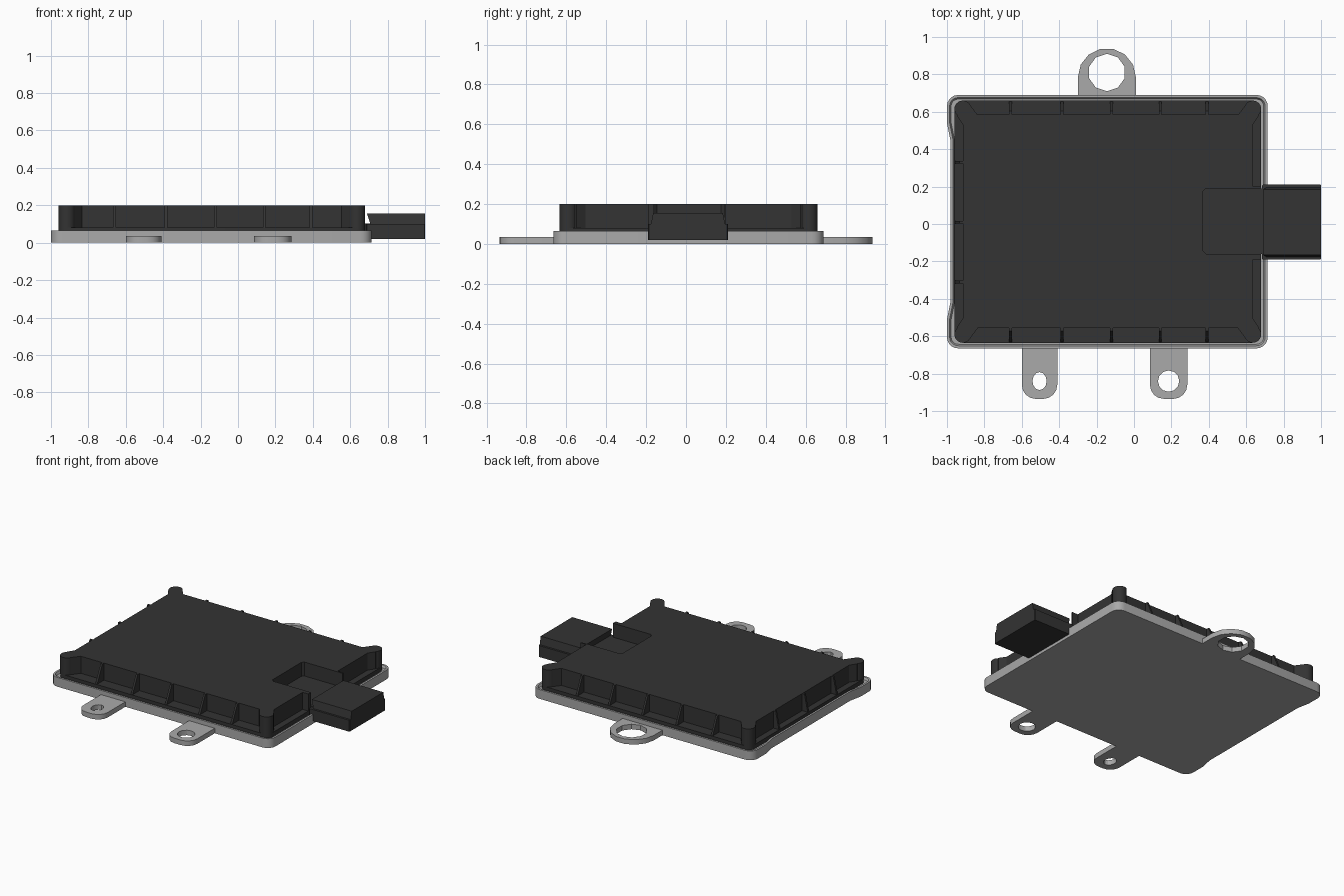
import bpy
import bmesh
from math import sin, cos, pi, radians
from mathutils import Matrix

cube = bpy.data.objects.get("Cube")
if cube:
    bpy.data.objects.remove(cube, do_unlink=True)


def material(name, value):
    m = bpy.data.materials.new(name)
    m.use_nodes = True
    color = (value, value, value, 1)
    m.diffuse_color = color
    m.node_tree.nodes["Principled BSDF"].inputs["Base Color"].default_value = color
    return m


black = material("black plastic", 0.033)
grey = material("grey metal", 0.40)


def finish(name, bm, mat):
    bmesh.ops.recalc_face_normals(bm, faces=bm.faces)
    mesh = bpy.data.meshes.new(name)
    bm.to_mesh(mesh)
    bm.free()
    ob = bpy.data.objects.new(name, mesh)
    bpy.context.collection.objects.link(ob)
    mesh.materials.append(mat)
    bpy.ops.object.select_all(action="DESELECT")
    ob.select_set(True)
    bpy.context.view_layer.objects.active = ob
    bpy.ops.object.shade_smooth_by_angle(angle=radians(30))
    return ob


def arc(cx, cy, rx, ry, start, end, n):
    return [(cx + rx * cos(radians(start + (end - start) * i / n)),
             cy + ry * sin(radians(start + (end - start) * i / n)))
            for i in range(n + 1)]


def rounded(x0, x1, y0, y1, r, n=5):
    return (arc(x1 - r, y1 - r, r, r, 0, 90, n) + arc(x0 + r, y1 - r, r, r, 90, 180, n)
            + arc(x0 + r, y0 + r, r, r, 180, 270, n) + arc(x1 - r, y0 + r, r, r, 270, 360, n))


def prism(outline, z0, z1, hole=None):
    """Extrude an outline, with an optional hole, from z0 to z1."""
    bm = bmesh.new()
    edges = []
    for loop in [outline] + ([hole] if hole else []):
        vs = [bm.verts.new((x, y, z0)) for x, y in loop]
        if hole:
            edges += [bm.edges.new((vs[i - 1], vs[i])) for i in range(len(vs))]
        else:
            bm.faces.new(vs)
    if hole:
        bmesh.ops.triangle_fill(bm, edges=edges, use_beauty=True, use_dissolve=False)
    ext = bmesh.ops.extrude_face_region(bm, geom=bm.faces[:])
    for v in ext["geom"]:
        if isinstance(v, bmesh.types.BMVert):
            v.co.z = z1
    return bm


# Metal tray with a raised lip and a slightly waisted left edge
TX0, TX1, TY0, TY1 = -1.0, 0.715, -0.665, 0.69
outline = rounded(TX0, TX1, TY0, TY1, 0.06)
waist = [(TX0, 0.54), (TX0 + 0.018, 0.45), (TX0 + 0.018, -0.42), (TX0, -0.51)]
outline = outline[:12] + waist + outline[12:]
bm = prism(outline, 0, 0.065)
bm.faces.ensure_lookup_table()
top = [f for f in bm.faces if f.calc_center_median().z > 0.06]
bmesh.ops.inset_region(bm, faces=top, thickness=0.014)
bmesh.ops.inset_region(bm, faces=top, thickness=0.008, depth=-0.015)
finish("tray", bm, grey)

# Mounting tabs
tab = [(-0.3, 0.68), (0.01, 0.68)] + arc(-0.145, 0.785, 0.155, 0.155, 0, 180, 7)
finish("rear_tab", prism(tab, 0, 0.035, arc(-0.145, 0.81, 0.1, 0.1, 18, 342, 9)), grey)
for name, x0, x1, rx, ry in (("front_slot_tab", -0.6, -0.41, 0.038, 0.048),
                             ("front_round_tab", 0.085, 0.285, 0.057, 0.057)):
    cx, r = (x0 + x1) / 2, 0.075
    shape = ([(x1, -0.655), (x0, -0.655)] + arc(x0 + r, -0.86, r, r, 180, 270, 4)
             + arc(x1 - r, -0.86, r, r, 270, 360, 4))
    finish(name, prism(shape, 0, 0.035, arc(cx, -0.84, rx, ry, 0, 330, 11)), grey)

# Lid flange and main lid block, notched for the connector
X0, X1, Y0, Y1 = -0.96, 0.68, -0.635, 0.66
finish("lid_flange", prism(rounded(X0, X1, Y0, Y1, 0.05), 0.04, 0.08), black)
bx0, bx1, by0, by1 = -0.915, 0.635, -0.555, 0.585
nx, ny0, ny1, c = 0.37, -0.16, 0.19, 0.015
block = [(bx0, by0), (bx1, by0), (bx1, ny0 - 0.03), (X1, ny0 - 0.03), (X1, ny0),
         (nx + c, ny0), (nx, ny0 + c), (nx, ny1 - c), (nx + c, ny1), (X1, ny1),
         (X1, ny1 + 0.01), (bx1, ny1 + 0.01), (bx1, by1), (bx0, by1)]
finish("lid_block", prism(block, 0.08, 0.2), black)
finish("connector_neck", prism([(nx, ny0), (0.73, ny0), (0.73, ny1), (nx, ny1)],
                               0.06, 0.102), black)

# Round corner posts with braces to the block
R = 0.045
for sx, px in ((-1, X0 + R), (1, X1 - R)):
    for sy, py in ((-1, Y0 + R), (1, Y1 - R)):
        side = ("left" if sx > 0 else "right") + ("_front" if sy < 0 else "_rear")
        finish(side + "_post", prism(arc(px, py, R, R, 0, 345, 23), 0.07, 0.2), black)
        brace = [(px + sx * 0.02, py + sy * 0.03), (px - sx * 0.04, py + sy * 0.02),
                 (px - sx * 0.085, py - sy * 0.04), (px, py - sy * 0.085),
                 (px + sx * 0.03, py - sy * 0.04)]
        finish(side + "_brace", prism(brace, 0.07, 0.2), black)


# Tapered wall ribs
def rib(name, x, y, angle, reach):
    w = 0.007
    bm = prism([(-0.02, -w), (reach, -w), (reach, w), (-0.02, w)], 0.07, 0.2)
    for v in bm.verts:
        if v.co.z > 0.1 and v.co.x > 0:
            v.co.x = 0.018
    bm.transform(Matrix.Translation((x, y, 0)) @ Matrix.Rotation(angle, 4, "Z"))
    finish(name, bm, black)


for i, x in enumerate((-0.66, -0.385, -0.12, 0.14, 0.39)):
    rib(f"front_rib_{i + 1}", x, by0, -pi / 2, by0 - Y0)
    rib(f"rear_rib_{i + 1}", x, by1, pi / 2, Y1 - by1)
for i, y in enumerate((-0.31, 0.01, 0.33)):
    rib(f"right_rib_{i + 1}", bx0, y, pi, bx0 - X0)

# Connector housing: wide lower body and narrower tapered top
finish("connector_body", prism(rounded(0.685, 1.0, -0.19, 0.21, 0.004, 1), 0.02, 0.1), black)
bm = prism([(0.71, -0.177), (1.0, -0.177), (1.0, 0.197), (0.71, 0.197)], 0.095, 0.155)
for v in bm.verts:
    if v.co.z > 0.12:
        v.co.y += 0.012 if v.co.y < 0 else -0.012
        if v.co.x < 0.8:
            v.co.x = 0.69
finish("connector_top", bm, black)
